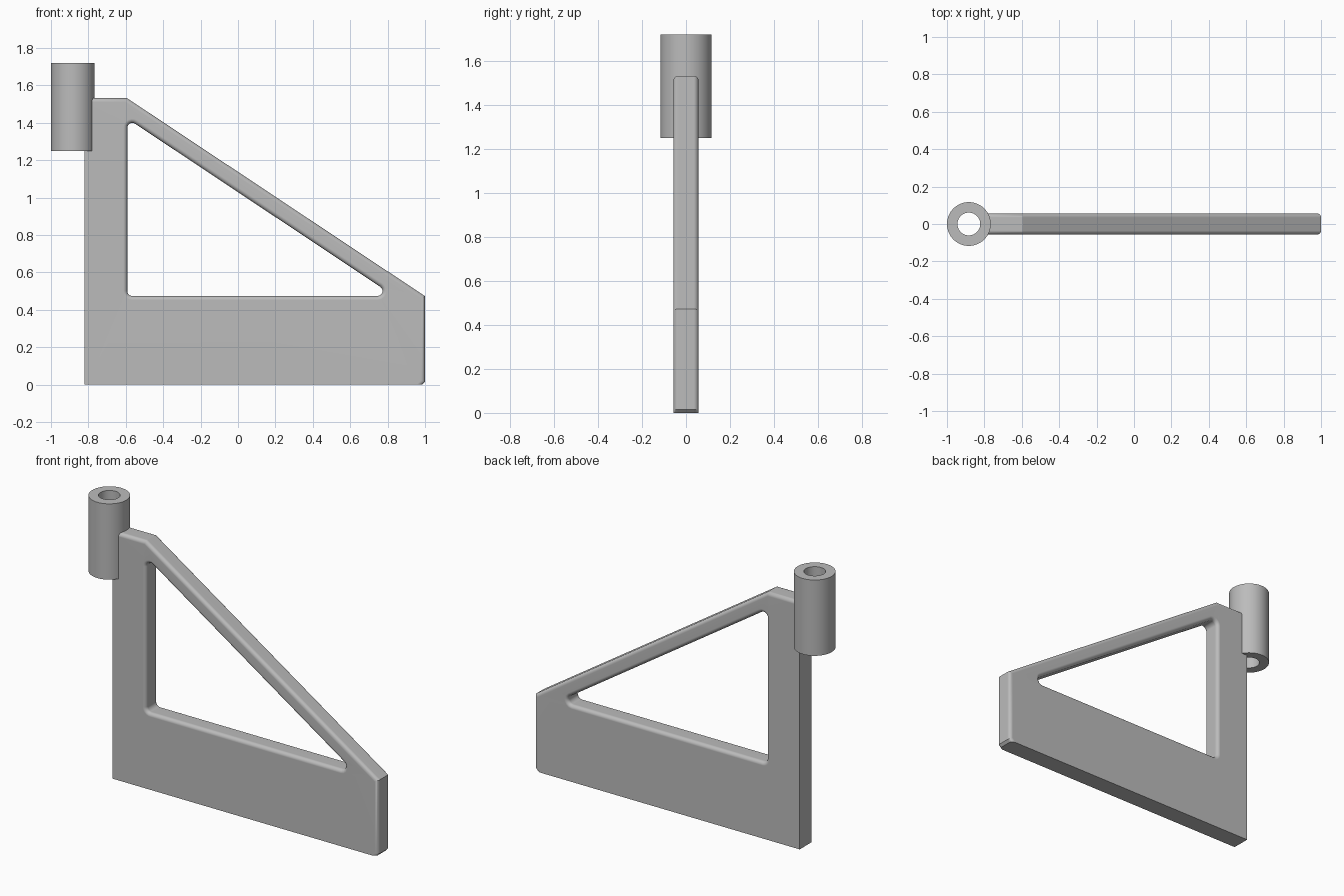
import bpy, bmesh, math
from mathutils import Vector, Matrix

if "Cube" in bpy.data.objects:
    bpy.data.objects.remove(bpy.data.objects["Cube"], do_unlink=True)

grey = bpy.data.materials.new("mid_grey")
grey.use_nodes = True
colour = (0.5, 0.5, 0.5, 1)
grey.diffuse_color = colour
grey.node_tree.nodes["Principled BSDF"].inputs["Base Color"].default_value = colour

HALF = 0.057      # half thickness of the plate
FILLET = 0.022    # edge rounding
STEPS = 6


def normals(points):
    """Outward normal of each edge of a counter-clockwise outline."""
    result = []
    for i, p in enumerate(points):
        e = (points[(i + 1) % len(points)] - p).normalized()
        result.append(Vector((e.y, -e.x)))
    return result


def inset(points, amounts):
    """Move every edge inwards by its own amount."""
    n = normals(points)
    result = []
    for i, p in enumerate(points):
        a, b = n[i - 1], n[i]
        target = Vector((a.dot(p) - amounts[i - 1], b.dot(p) - amounts[i]))
        result.append(Matrix((a, b)).inverted() @ target)
    return result


def rounded(centres, radius):
    """Outline at a constant distance from a polygon, with round corners."""
    n = normals(centres)
    result = []
    for i, c in enumerate(centres):
        start = math.atan2(n[i - 1].y, n[i - 1].x)
        sweep = (math.atan2(n[i].y, n[i].x) - start) % math.tau
        for k in range(STEPS + 1):
            t = start + sweep * k / STEPS
            result.append(c + radius * Vector((math.cos(t), math.sin(t))))
    return result


def finish(bm, name):
    bmesh.ops.recalc_face_normals(bm, faces=bm.faces)
    mesh = bpy.data.meshes.new(name)
    bm.to_mesh(mesh)
    bm.free()
    mesh.materials.append(grey)
    obj = bpy.data.objects.new(name, mesh)
    bpy.context.collection.objects.link(obj)
    bpy.ops.object.select_all(action='DESELECT')
    obj.select_set(True)
    bpy.context.view_layer.objects.active = obj
    bpy.ops.object.shade_smooth_by_angle(angle=math.radians(28))
    weighted = obj.modifiers.new("flat_sides", 'WEIGHTED_NORMAL')
    weighted.keep_sharp = True
    return obj


# Plate outline: the bottom and rear edges stay square, the others are rounded
outer = [Vector(p) for p in ((-0.82, 0), (0.985, 0), (1, 0.015), (1, 0.473),
                             (-0.595, 1.533), (-0.82, 1.533))]
soft = (0, 1, 1, 1, 1, 0)
# Triangular window
CORNER = 0.027
window = [Vector(p) for p in ((-0.592, 0.474), (0.835, 0.474), (-0.592, 1.423))]
centres = inset(window, [CORNER] * 3)

# Cross-section of the edge: (depth, inset) from the front face to the back
quarter = [(HALF - FILLET + FILLET * math.sin(t), FILLET * (1 - math.cos(t)))
           for t in (math.pi / 2 * k / STEPS for k in range(STEPS, -1, -1))]
section = [(-y, d) for y, d in quarter] + quarter[::-1]

bm = bmesh.new()
for make in (lambda d: inset(outer, [s * d for s in soft]),
             lambda d: rounded(centres, CORNER + d)):
    rings = [[bm.verts.new((p.x, y, p.y)) for p in make(d)] for y, d in section]
    for r, s in zip(rings, rings[1:]):
        for i in range(len(r)):
            bm.faces.new((r[i - 1], r[i], s[i], s[i - 1]))
# Front and back faces between the outline and the window
for y in (-HALF, HALF):
    rim = [e for e in bm.edges if e.is_boundary
           and all(abs(v.co.y - y) < 1e-5 for v in e.verts)]
    bmesh.ops.triangle_fill(bm, edges=rim, use_beauty=True, normal=(0, y, 0))
finish(bm, "bracket_plate")

# Hollow hinge sleeve on the upper rear edge
bm = bmesh.new()
SIDES = 64
profile = ((0.117, 1.25), (0.117, 1.72), (0.061, 1.72), (0.061, 1.25))
rings = []
for radius, z in profile:
    rings.append([bm.verts.new((-0.883 + radius * math.cos(math.tau * i / SIDES),
                                radius * math.sin(math.tau * i / SIDES), z))
                  for i in range(SIDES)])
for k in range(len(rings)):
    for i in range(SIDES):
        bm.faces.new((rings[k - 1][i - 1], rings[k - 1][i], rings[k][i], rings[k][i - 1]))
finish(bm, "hinge_sleeve")
